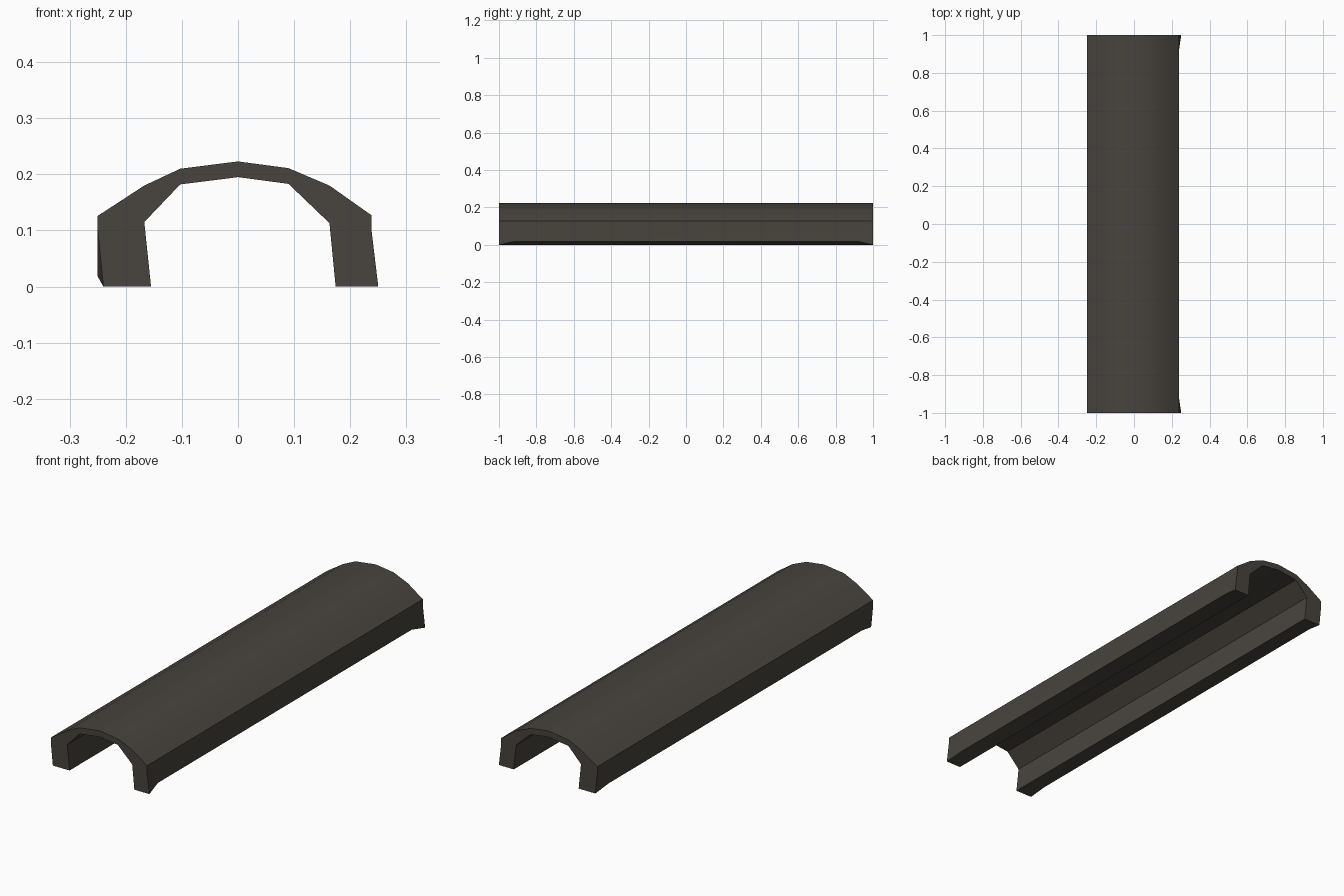
import bpy, bmesh, math

if "Cube" in bpy.data.objects:
    bpy.data.objects.remove(bpy.data.objects["Cube"])

# Arch cross-section (x, z): outer curve left to right, then inner curve back
CROWN = [(-0.25, 0.10), (-0.25, 0.126), (-0.167, 0.18), (-0.103, 0.21), (0, 0.223),
         (0.09, 0.211), (0.163, 0.18), (0.238, 0.127), (0.238, 0.10)]
INNER = [(0.174, 0), (0.163, 0.113), (0.09, 0.183), (0, 0.195),
         (-0.103, 0.182), (-0.167, 0.115), (-0.155, 0)]


def section(is_end):
    """End sections have full feet; the middle has a chamfered outer bottom edge."""
    left, right = ((-0.24, 0), (0.25, 0)) if is_end else ((-0.25, 0.018), (0.238, 0.018))
    return [left] + CROWN + [right] + INNER


# Loft the sections along y
bm = bmesh.new()
rings = []
for y, is_end in ((-1, True), (-0.92, False), (0.92, False), (1, True)):
    rings.append([bm.verts.new((x, y, z)) for x, z in section(is_end)])
for a, b in zip(rings, rings[1:]):
    for i in range(len(a)):
        j = (i + 1) % len(a)
        bm.faces.new((a[i], a[j], b[j], b[i]))
bm.faces.new(rings[0])
bm.faces.new(rings[-1][::-1])
bmesh.ops.recalc_face_normals(bm, faces=bm.faces)

mesh = bpy.data.meshes.new("arched_cover")
bm.to_mesh(mesh)
bm.free()
cover = bpy.data.objects.new("arched_cover", mesh)
bpy.context.collection.objects.link(cover)

# Single dark brown-grey colour
mat = bpy.data.materials.new("dark brown grey")
mat.diffuse_color = (0.065, 0.057, 0.047, 1)
mat.use_nodes = True
mat.node_tree.nodes["Principled BSDF"].inputs["Base Color"].default_value = mat.diffuse_color
mesh.materials.append(mat)

# Smooth crown, crisp legs and ends
bpy.context.view_layer.objects.active = cover
cover.select_set(True)
bpy.ops.object.shade_smooth_by_angle(angle=math.radians(30))
